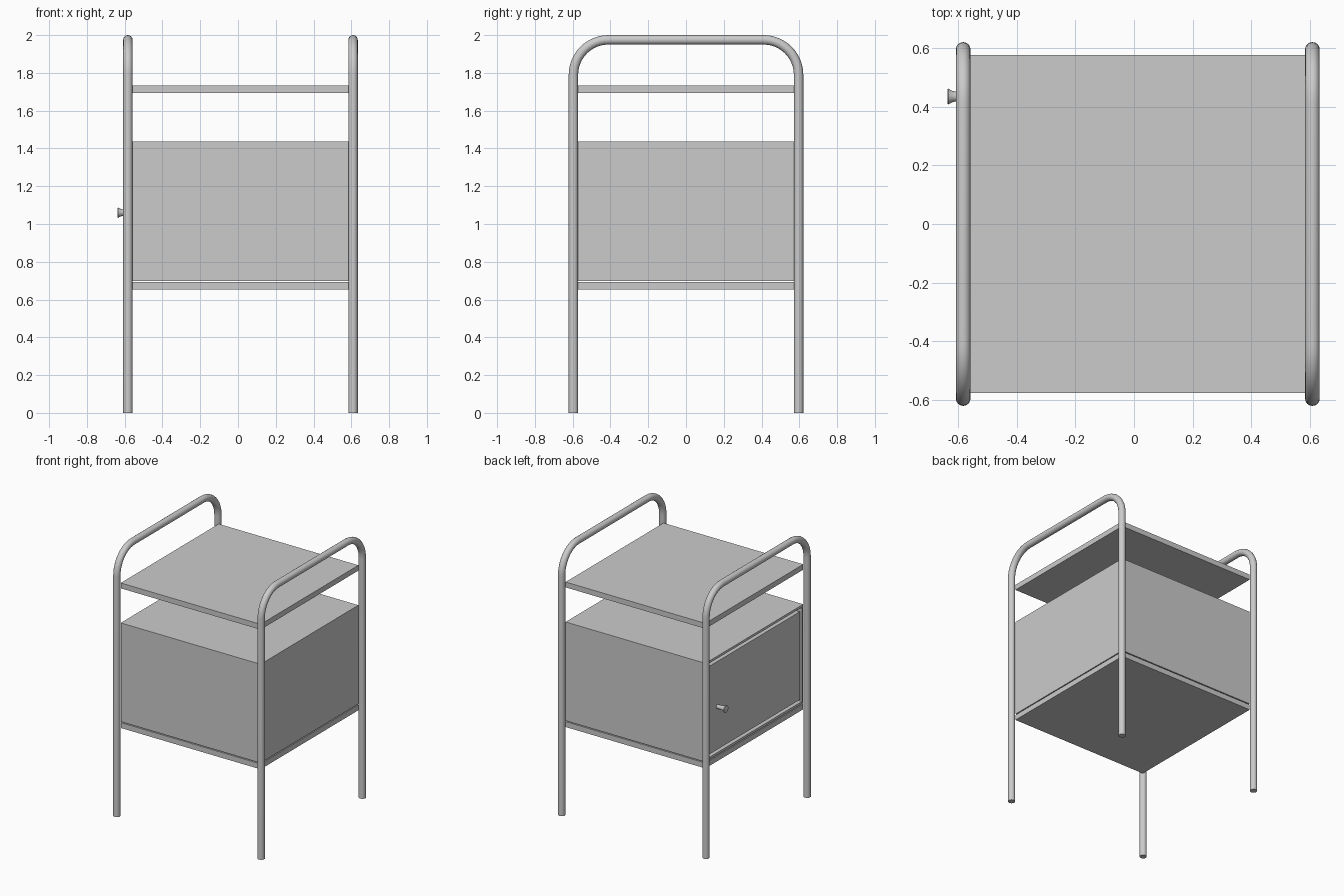
import bpy, bmesh, math
from mathutils import Matrix, Vector

if "Cube" in bpy.data.objects:
    bpy.data.objects.remove(bpy.data.objects["Cube"])

CX = 0.013      # centre of the frame in x (the knob sticks out on -x)
LEG = 0.596     # half spacing of the tubes
HALF = 0.577    # half width of shelves and cabinet
R, BEND, TOP = 0.025, 0.185, 1.975


def add_mesh(name, bm):
    bmesh.ops.recalc_face_normals(bm, faces=bm.faces)
    mesh = bpy.data.meshes.new(name)
    bm.to_mesh(mesh)
    bm.free()
    ob = bpy.data.objects.new(name, mesh)
    bpy.context.collection.objects.link(ob)
    return ob


def box_bm(lo, hi):
    lo, hi = Vector(lo), Vector(hi)
    bm = bmesh.new()
    bmesh.ops.create_cube(bm, size=1, matrix=Matrix.Translation((lo + hi) / 2)
                          @ Matrix.Diagonal((*(hi - lo), 1)))
    return bm


# bent tube frames: two legs joined by a rounded handle
def tube_frame(name, x):
    pts = [(-LEG, 0)]
    for side in (-1, 1):
        for i in range(13):
            a = math.pi / 2 * i / 12
            if side == 1:
                a = math.pi / 2 - a
            pts.append((side * (LEG - BEND + BEND * math.cos(a)),
                        TOP - BEND + BEND * math.sin(a)))
    pts.append((LEG, 0))
    cu = bpy.data.curves.new(name, 'CURVE')
    cu.dimensions = '3D'
    cu.bevel_depth = R
    cu.bevel_resolution = 6
    cu.use_fill_caps = True
    sp = cu.splines.new('POLY')
    sp.points.add(len(pts) - 1)
    for p, (y, z) in zip(sp.points, pts):
        p.co = (x, y, z, 1)
    sp.use_smooth = True
    bpy.context.collection.objects.link(bpy.data.objects.new(name, cu))


tube_frame("left_tube_frame", CX - LEG)
tube_frame("right_tube_frame", CX + LEG)

# shelves
for name, z in (("lower_shelf", 0.652), ("upper_shelf", 1.694)):
    add_mesh(name, box_bm((CX - HALF, -HALF, z), (CX + HALF, HALF, z + 0.04)))

# cabinet body with a recess for the door on the -x side
Z0, Z1, WALL, GAP, DEPTH = 0.699, 1.436, 0.025, 0.015, 0.04
X0 = CX - HALF
bm = box_bm((X0, -HALF, Z0), (CX + HALF, HALF, Z1))
bm.normal_update()
face = min(bm.faces, key=lambda f: f.calc_center_median().x)
bmesh.ops.inset_individual(bm, faces=[face], thickness=WALL)
ext = bmesh.ops.extrude_discrete_faces(bm, faces=[face])
bmesh.ops.translate(bm, vec=(DEPTH, 0, 0), verts=ext["faces"][0].verts)
add_mesh("cabinet", bm)

# door sitting in the recess with a thin gap all round
e = WALL + GAP
add_mesh("door", box_bm((X0, -HALF + e, Z0 + e), (X0 + DEPTH, HALF - e, Z1 - e)))

# flared round knob, lathed around x
bm = bmesh.new()
profile = [(X0 + 0.005, 0), (X0 + 0.005, 0.014), (-0.605, 0.016), (-0.622, 0.02),
           (-0.634, 0.027), (-0.637, 0.025), (-0.637, 0)]
vs = [bm.verts.new((x, 0.435 + r, 1.06)) for x, r in profile]
edges = [bm.edges.new(p) for p in zip(vs, vs[1:])]
bmesh.ops.spin(bm, geom=vs + edges, cent=(0, 0.435, 1.06), axis=(1, 0, 0),
               angle=2 * math.pi, steps=24)
bmesh.ops.remove_doubles(bm, verts=bm.verts, dist=1e-5)
knob = add_mesh("door_knob", bm)
bpy.context.view_layer.objects.active = knob
knob.select_set(True)
bpy.ops.object.shade_smooth_by_angle(angle=math.radians(40))
